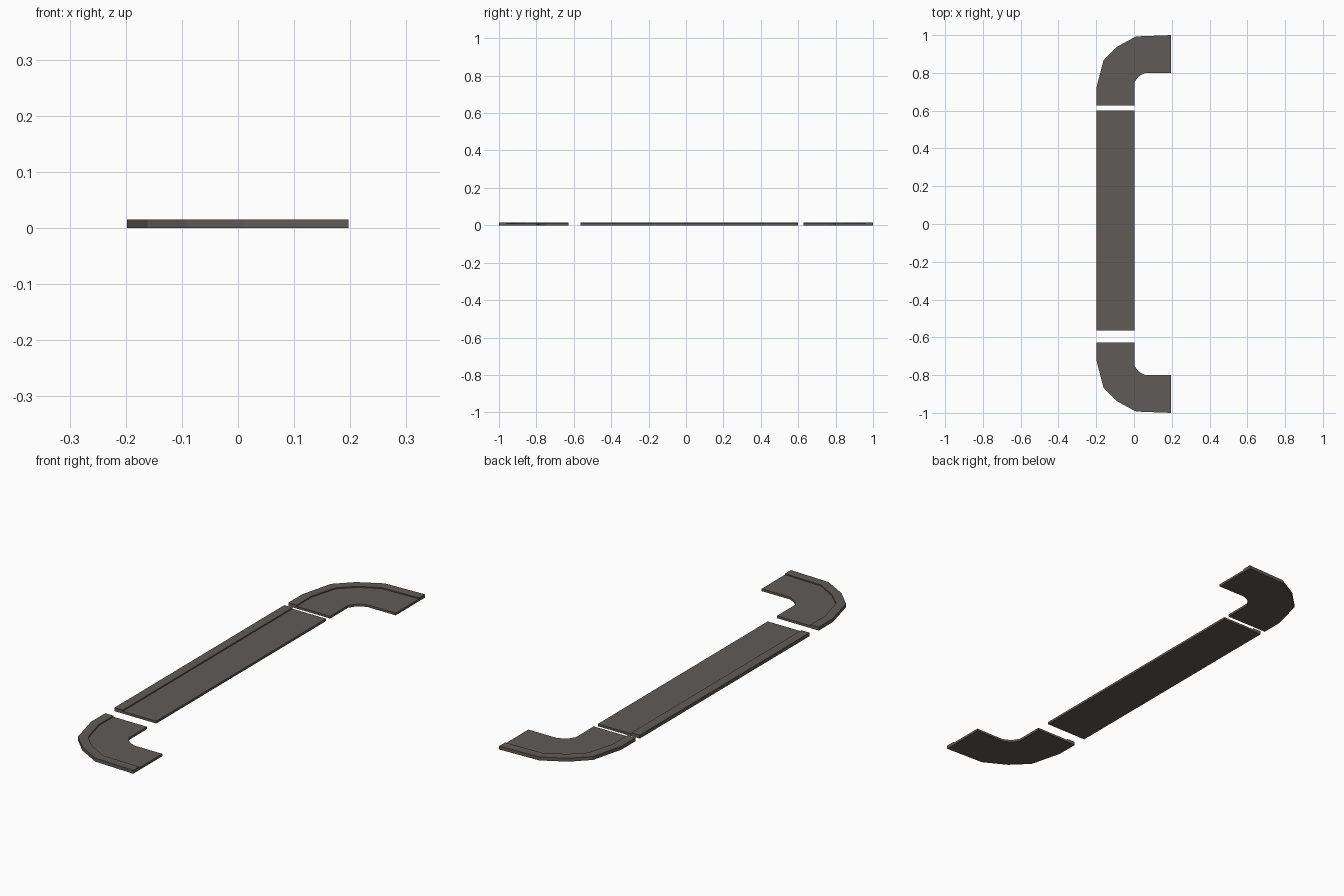
import bpy, bmesh
from mathutils import Vector

if "Cube" in bpy.data.objects:
    bpy.data.objects.remove(bpy.data.objects["Cube"])

CURB_W, CURB_H, WALK_H = 0.04, 0.015, 0.010

stone = bpy.data.materials.new("dark_grey_stone")
stone.diffuse_color = (0.115, 0.104, 0.095, 1)
stone.use_nodes = True
stone.node_tree.nodes["Principled BSDF"].inputs["Base Color"].default_value = stone.diffuse_color


def pavement(name, pairs):
    """Sweep a stepped curb-and-walkway section along (outer, inner) point pairs."""
    bm = bmesh.new()
    rings = []
    for o, i in pairs:
        o, i = Vector(o), Vector(i)
        c = o + (i - o).normalized() * CURB_W
        section = [(o, 0), (o, CURB_H), (c, CURB_H), (c, WALK_H), (i, WALK_H), (i, 0)]
        # vertex of the bottom edge under the curb step keeps the end caps convex
        section.append((c, 0))
        rings.append([bm.verts.new((p.x, p.y, z)) for p, z in section])
    for a, b in zip(rings, rings[1:]):
        for k in range(7):
            n = (k + 1) % 7
            bm.faces.new((a[k], a[n], b[n], b[k]))
    for r in (rings[0], rings[-1]):
        bm.faces.new((r[0], r[1], r[2], r[3], r[6]))
        bm.faces.new((r[3], r[4], r[5], r[6]))
    bmesh.ops.recalc_face_normals(bm, faces=bm.faces)
    me = bpy.data.meshes.new(name)
    bm.to_mesh(me)
    bm.free()
    me.materials.append(stone)
    ob = bpy.data.objects.new(name, me)
    bpy.context.collection.objects.link(ob)
    return ob


# straight pavement slab
pavement("straight_pavement", [((-0.198, -0.565), (0.003, -0.565)),
                               ((-0.198, 0.60), (0.003, 0.60))])

# rounded corner slabs, mirrored across y
corner = [((-0.198, 0.628), (0.003, 0.628)),
          ((-0.198, 0.725), (0.003, 0.75)),
          ((-0.161, 0.868), (0.018, 0.774)),
          ((-0.09, 0.938), (0.034, 0.787)),
          ((0.010, 0.993), (0.06, 0.80)),
          ((0.197, 1.0), (0.197, 0.80))]
for name, s in (("back_corner_pavement", 1), ("front_corner_pavement", -1)):
    pavement(name, [((o[0], s * o[1]), (i[0], s * i[1])) for o, i in corner])
